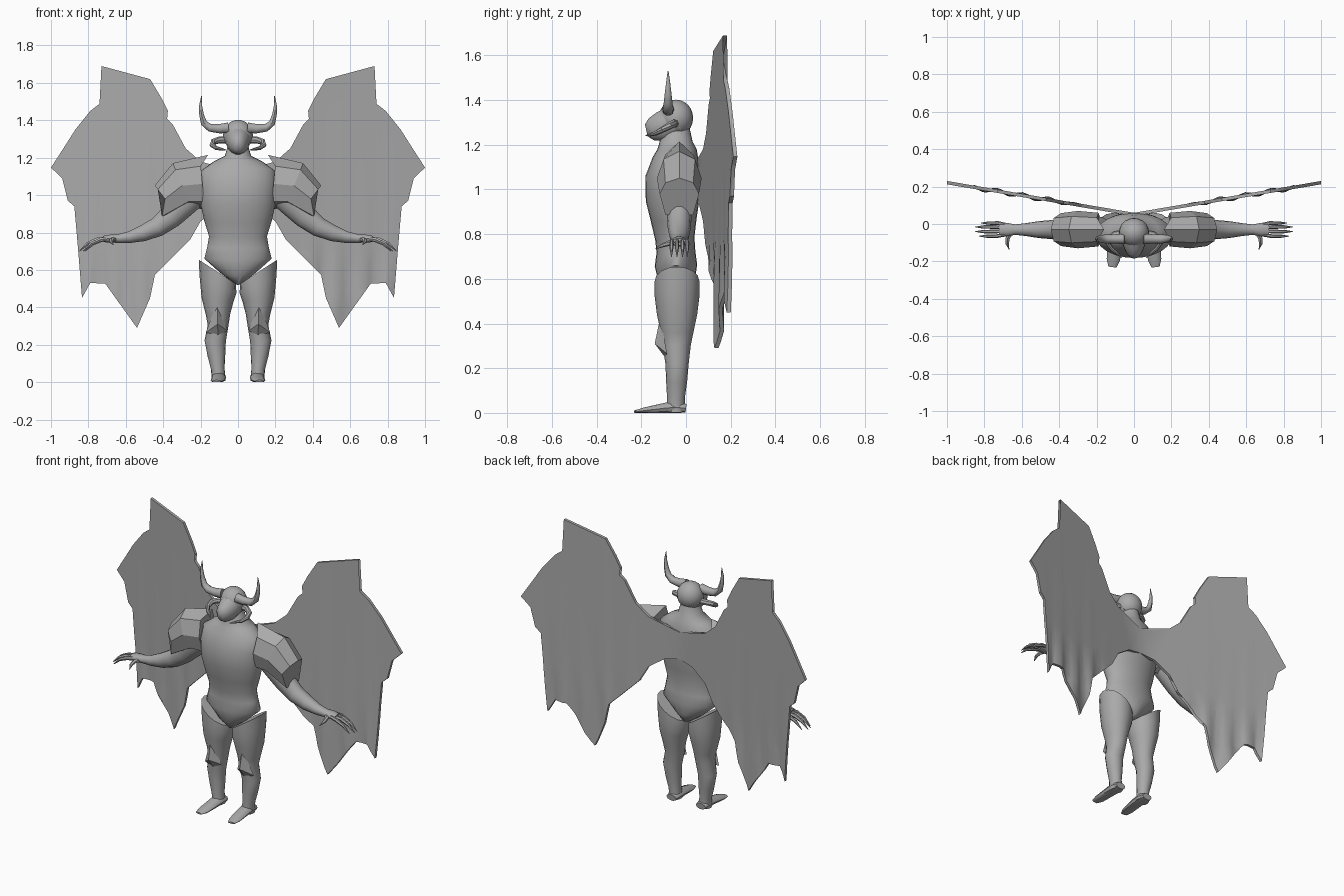
import bpy, bmesh, math
from mathutils import Vector

grey = bpy.data.materials.new("stone_grey")
grey.diffuse_color = (0.4, 0.4, 0.4, 1)
X, Y, Z = Vector((1, 0, 0)), Vector((0, 1, 0)), Vector((0, 0, 1))


def finish(name, bm, mirror=True, angle=40):
    """Turn a bmesh into an object, mirrored over x if it is one of a pair."""
    bmesh.ops.recalc_face_normals(bm, faces=bm.faces[:])
    me = bpy.data.meshes.new(name)
    bm.to_mesh(me)
    bm.free()
    me.materials.append(grey)
    if angle:
        me.shade_smooth()
        me.set_sharp_from_angle(angle=math.radians(angle))
    ob = bpy.data.objects.new(name, me)
    bpy.context.collection.objects.link(ob)
    if mirror:
        ob.modifiers.new("mirror", 'MIRROR')
    return ob


def tube(name, pts, ref=Y, n=12, mirror=True, angle=40, shape=None):
    """Loft ellipses along pts (x, y, z, radius along ref, other radius)."""
    bm = bmesh.new()
    c = [Vector(p[:3]) for p in pts]
    rings = []
    for i, p in enumerate(pts):
        t = (c[min(i + 1, len(c) - 1)] - c[max(i - 1, 0)]).normalized()
        v = t.cross(ref).normalized()
        u = v.cross(t).normalized()
        ring = []
        for k in range(n):
            a = 2 * math.pi * k / n
            co = c[i] + u * p[3] * math.cos(a) + v * p[4] * math.sin(a)
            ring.append(bm.verts.new(shape(co, i, k, t) if shape else co))
        rings.append(ring)
    for a, b in zip(rings, rings[1:]):
        for k in range(n):
            bm.faces.new((a[k], a[(k + 1) % n], b[(k + 1) % n], b[k]))
    bm.faces.new(rings[0])
    bm.faces.new(rings[-1])
    return finish(name, bm, mirror, angle)


# Torso and neck
torso = [(.53, .02, -.03, .05), (.58, .09, -.04, .08), (.66, .18, -.045, .095),
         (.72, .165, -.045, .087), (.78, .155, -.05, .088), (.86, .18, -.055, .102),
         (.95, .2, -.06, .12), (1.05, .205, -.06, .122), (1.13, .198, -.045, .105),
         (1.18, .13, -.04, .088), (1.21, .07, -.045, .075), (1.28, .05, -.045, .06)]
tube("torso", [(0, y, z, ry, rx) for z, rx, y, ry in torso], n=24, mirror=False, angle=60)

# Skull and muzzle
bm = bmesh.new()
bmesh.ops.create_uvsphere(bm, u_segments=20, v_segments=12, radius=1)
for v in bm.verts:
    v.co = Vector((v.co.x * .08, v.co.y * .077 - .045, v.co.z * .082 + 1.32))
finish("skull", bm, False, 60)
tube("muzzle", [(0, -.04, 1.31, .075, .075), (0, -.11, 1.28, .06, .07),
                (0, -.155, 1.27, .042, .052), (0, -.178, 1.265, .02, .028)],
     ref=X, n=14, mirror=False, angle=60)

# Big upswept horns
tube("horn", [(.05, -.08, 1.36, .027, .03), (.1, -.08, 1.355, .025, .026),
              (.15, -.08, 1.36, .024, .022), (.182, -.08, 1.385, .02, .018),
              (.195, -.08, 1.43, .015, .013), (.2, -.08, 1.48, .009, .008),
              (.195, -.08, 1.53, .002, .002)], n=10)
# Curled side horns, tips pointing forward
tube("curled_horn", [(.065, -.05, 1.295, .018, .018), (.1, -.055, 1.295, .018, .018),
                     (.132, -.075, 1.285, .017, .017), (.138, -.105, 1.268, .014, .014),
                     (.118, -.135, 1.252, .011, .011), (.085, -.16, 1.245, .007, .007),
                     (.065, -.18, 1.242, .002, .002)], ref=Z, n=8)


# Legs, the top edge sloping down to the crotch
def hip_slope(co, i, k, t):
    f = min(1, max(0, (co.z - .4) / .19))
    return co + Z * (co.x - .11) * .7 * f


tube("leg", [(.11, -.04, .59, .1, .1), (.107, -.04, .52, .1, .098),
             (.11, -.04, .44, .09, .085), (.107, -.04, .36, .073, .065),
             (.107, -.042, .3, .063, .055), (.122, -.04, .22, .052, .057),
             (.115, -.042, .14, .047, .047), (.108, -.045, .07, .04, .036),
             (.103, -.045, .005, .042, .038)], n=16, shape=hip_slope)

# Wedge feet with flat soles
tube("foot", [(.103, .0, .02, .034, .02), (.103, -.04, .025, .04, .033),
              (.104, -.09, .022, .038, .025), (.11, -.19, .01, .036, .014),
              (.115, -.23, .005, .022, .006)], ref=X, n=10,
     shape=lambda co, i, k, t: Vector((co.x, co.y, max(0, co.z))))

# Ridged knee plates
bm = bmesh.new()
rim = [bm.verts.new(p) for p in ((.112, -.115, .43), (.055, -.085, .275),
                                 (.107, -.095, .25), (.172, -.085, .265))]
ridge = bm.verts.new((.109, -.14, .31))
for i in range(4):
    bm.faces.new((rim[i], rim[(i + 1) % 4], ridge))
bm.faces.new(rim)
finish("knee_plate", bm, angle=0)

# Arms
tube("arm", [(.19, -.03, 1.07, .07, .09), (.28, -.03, .97, .065, .08),
             (.36, -.03, .885, .055, .066), (.43, -.03, .83, .052, .054),
             (.51, -.03, .795, .045, .044), (.58, -.03, .775, .034, .032),
             (.635, -.03, .768, .028, .025), (.68, -.03, .768, .036, .022),
             (.72, -.03, .765, .033, .017)], n=14)
# Clawed fingers and thumb
for i, (y, reach) in enumerate(((-.057, -.01), (-.038, .01), (-.019, .01), (-.003, -.02))):
    y2 = -.03 + (y + .03) * 1.3
    tube(f"finger_{i + 1}", [(.69, y, .768, .01, .012), (.745 + reach, y2, .762, .01, .012),
                             (.795 + reach, y2, .74, .009, .01),
                             (.838 + reach, y2, .7, .002, .002)], n=6)
tube("thumb", [(.655, -.04, .765, .014, .014), (.675, -.075, .76, .012, .013),
               (.678, -.105, .75, .009, .01), (.668, -.135, .735, .002, .002)], ref=Z, n=6)


# Faceted shoulder guards with a raised collar point and jagged cuff
def guard(co, i, k, t):
    if i == 0 and co.z > 1.18:
        return Vector((.16, -.03, 1.215))
    if i == 2 and k % 2 and co.z < .97:
        return co + t * .07
    return co


tube("shoulder_guard", [(.19, -.03, 1.06, .09, .135), (.3, -.03, 1.05, .1, .13),
                        (.39, -.03, .98, .088, .09)], n=8, angle=0, shape=guard)

# Wings: half outline, cut into strips so that the hem can ripple, then thickened
outline = [(0, 1.12), (.1, 1.135), (.2, 1.18), (.28, 1.25), (.35, 1.38), (.46, 1.48),
           (.375, 1.45), (.41, 1.52), (.47, 1.62), (.73, 1.69), (.615, 1.585),
           (.7, 1.515), (.79, 1.45), (.87, 1.35), (.94, 1.24), (1, 1.147), (.94, 1.09),
           (.91, .97), (.875, .94), (.855, .71), (.834, .45), (.79, .53), (.71, .527),
           (.64, .44), (.54, .29), (.47, .45), (.444, .575), (.417, .68), (.337, .72),
           (.257, .76), (.27, .8), (.2, .86), (.1, .93), (0, .95)]
bm = bmesh.new()
bm.faces.new([bm.verts.new((x, 0, z)) for x, z in outline])
bmesh.ops.triangulate(bm, faces=bm.faces[:])
cuts = [((i * .035, 0, 0), X) for i in range(7, 27)] + [((0, 0, z), Z) for z in (.5, .6, .7, .8)]
for co, no in cuts:
    bmesh.ops.bisect_plane(bm, geom=bm.verts[:] + bm.edges[:] + bm.faces[:],
                           plane_co=co, plane_no=no)
for v in bm.verts:
    x, z = v.co.x, v.co.z
    hem = min(1, max(0, (.8 - z) / .25)) * min(1, max(0, (x - .25) / .1))
    v.co.y = .042 + .17 * x + .009 * hem * math.sin(x * 45)
back = bmesh.ops.extrude_face_region(bm, geom=bm.faces[:], use_keep_orig=True)["geom"]
for v in back:
    if isinstance(v, bmesh.types.BMVert):
        v.co.y += .018
middle = [f for f in bm.faces if all(abs(v.co.x) < 1e-4 for v in f.verts)]
bmesh.ops.delete(bm, geom=middle, context='FACES_ONLY')
finish("wings", bm)
